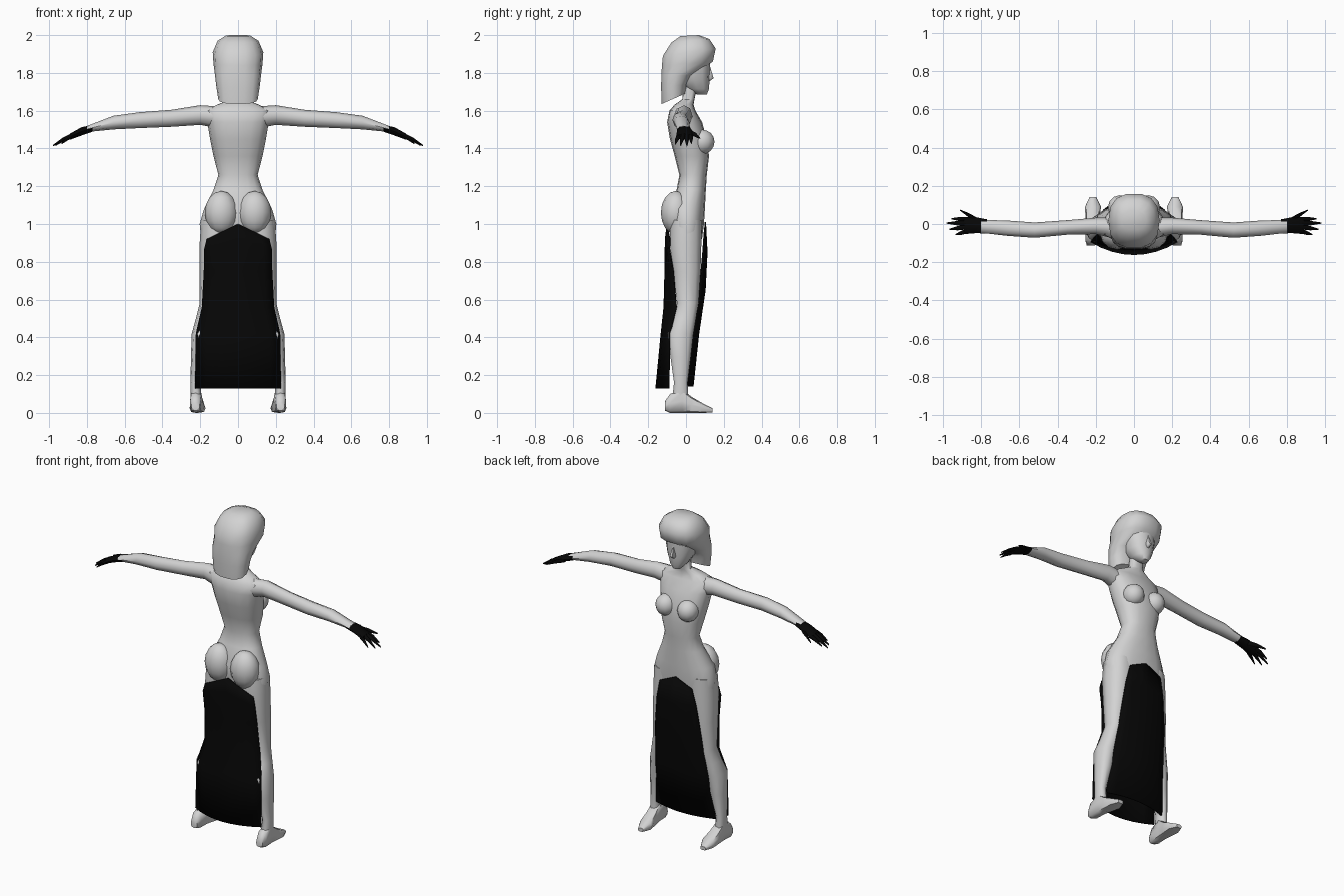
import bpy, bmesh, math
from mathutils import Vector

if "Cube" in bpy.data.objects:
    bpy.data.objects.remove(bpy.data.objects["Cube"])


def material(name, c):
    m = bpy.data.materials.new(name)
    m.diffuse_color = (c, c, c, 1)
    m.use_nodes = True
    m.node_tree.nodes["Principled BSDF"].inputs["Base Color"].default_value = m.diffuse_color
    return m


GREY = material("light_grey", 0.65)
BLACK = material("black", 0.002)


def finish(name, bm, mat, mirror=False, angle=60):
    bmesh.ops.recalc_face_normals(bm, faces=bm.faces)
    me = bpy.data.meshes.new(name)
    bm.to_mesh(me)
    bm.free()
    me.materials.append(mat)
    me.shade_smooth()
    me.set_sharp_from_angle(angle=math.radians(angle))
    ob = bpy.data.objects.new(name, me)
    bpy.context.collection.objects.link(ob)
    if mirror:
        ob.modifiers.new("mirror", 'MIRROR')
    return ob


def add_loft(bm, rings):
    vs = [[bm.verts.new(p) for p in r] for r in rings]
    n = len(vs[0])
    for a, b in zip(vs, vs[1:]):
        for i in range(n):
            j = (i + 1) % n
            bm.faces.new((a[i], a[j], b[j], b[i]))
    bm.faces.new(vs[0])
    bm.faces.new(vs[-1])


def loft(name, rings, mat, mirror=False, angle=60):
    bm = bmesh.new()
    add_loft(bm, rings)
    return finish(name, bm, mat, mirror, angle)


def circle(n, p=1.0):
    # unit circle, squarer when p < 1
    for i in range(n):
        a = 2 * math.pi * i / n
        c, s = math.cos(a), math.sin(a)
        yield math.copysign(abs(c) ** p, c), math.copysign(abs(s) ** p, s)


def flat_ring(cx, rx, yb, yf, zb, zf=None, n=12, p=0.85):
    # ring around the z axis, optionally tilted from back to front
    zf = zb if zf is None else zf
    return [Vector((cx + rx * c, (yb + yf) / 2 + (yf - yb) / 2 * s,
                    (zb + zf) / 2 + (zf - zb) / 2 * s)) for c, s in circle(n, p)]


def arm_ring(x, y, z, ry, rz, n=8):
    return [Vector((x, y + ry * c, z + rz * s)) for c, s in circle(n)]


def foot_ring(y, cx, rx, z0, z1, n=8):
    return [Vector((cx + rx * c, y, (z0 + z1) / 2 + (z1 - z0) / 2 * s))
            for c, s in circle(n, 0.6)]


def blob(name, centre, radii, mat, seg=12, rings=8):
    bm = bmesh.new()
    bmesh.ops.create_uvsphere(bm, u_segments=seg, v_segments=rings, radius=1)
    for v in bm.verts:
        v.co = Vector([c + r * k for c, r, k in zip(centre, radii, v.co)])
    return finish(name, bm, mat, True, 80)


# torso and neck: z, half width, back y, front y
torso = [(0.92, .195, -.075, .085), (1.00, .203, -.085, .095), (1.08, .18, -.095, .10),
         (1.18, .13, -.05, .105), (1.26, .104, -.035, .11), (1.36, .13, -.06, .122),
         (1.45, .148, -.085, .11), (1.54, .163, -.10, .085), (1.60, .175, -.088, .05),
         (1.632, .11, -.06, .04), (1.66, .042, -.02, .045), (1.74, .04, -.01, .06)]
loft("torso", [flat_ring(0, rx, b, f, z, n=16) for z, rx, b, f in torso], GREY)
blob("breast", (.075, .085, 1.435), (.062, .066, .065), GREY)
blob("buttock", (.088, -.055, 1.06), (.088, .078, .115), GREY)

# legs: z, centre x, half width, back y, front y
legs = [(1.02, .105, .09, -.085, .085), (.90, .105, .098, -.09, .085),
        (.75, .122, .082, -.072, .08), (.58, .145, .058, -.05, .068),
        (.50, .165, .058, -.07, .055), (.42, .187, .058, -.10, .042),
        (.30, .205, .044, -.085, .028), (.16, .225, .027, -.065, .01),
        (.07, .222, .028, -.075, .015)]
loft("leg", [flat_ring(c, rx, b, f, z, n=10) for z, c, rx, b, f in legs], GREY, True)

# feet: y, centre x, half width, bottom, top
feet = [(-.112, .225, .022, .012, .06), (-.085, .225, .03, 0, .10), (-.02, .222, .032, 0, .125),
        (.03, .218, .036, 0, .085), (.09, .214, .042, 0, .05), (.14, .215, .018, .002, .025)]
loft("foot", [foot_ring(*f) for f in feet], GREY, True)

# arms: x, y, z, half depth, half height
arms = [(.11, -.02, 1.565, .055, .058), (.20, -.01, 1.577, .043, .052),
        (.35, -.018, 1.56, .038, .045), (.52, -.032, 1.55, .04, .042),
        (.66, -.022, 1.537, .04, .036), (.80, -.012, 1.503, .034, .016)]
loft("arm", [arm_ring(*a) for a in arms], GREY, True)

# hands with fingers and thumb
bm = bmesh.new()
add_loft(bm, [arm_ring(*h) for h in [(.77, -.012, 1.507, .037, .018),
         (.83, -.006, 1.49, .042, .022), (.89, -.008, 1.462, .045, .016)]])
fingers = [((.87, .024), (.955, .028, 1.428)), ((.88, .004), (.98, .005, 1.415)),
           ((.88, -.016), (.965, -.028, 1.417)), ((.87, -.036), (.935, -.056, 1.425)),
           ((.82, .02), (.91, .073, 1.455))]
for (bx, by), (tx, ty, tz) in fingers:
    bz = 1.47 if bx > .85 else 1.485
    add_loft(bm, [arm_ring(bx, by, bz, .013, .014, 6),
                  arm_ring((bx + tx) / 2, (by + ty) / 2, (bz + tz) / 2 + .004, .011, .011, 6),
                  arm_ring(tx, ty, tz, .003, .004, 6)])
finish("hand", bm, BLACK, True)

# head: z, half width, back y, front y
head = [(1.685, .025, .06, .11), (1.715, .05, .0, .122), (1.76, .074, -.04, .124),
        (1.82, .088, -.06, .128), (1.90, .09, -.06, .128)]
loft("head", [flat_ring(0, rx, b, f, z) for z, rx, b, f in head], GREY)
loft("nose", [flat_ring(0, .005, .11, .13, 1.83, n=6), flat_ring(0, .016, .10, .149, 1.772, n=6),
              flat_ring(0, .008, .10, .125, 1.755, n=6)], GREY)

# bobbed hair: half width, back y, front y, back z, front z
hair = [(.105, -.13, -.005, 1.635, 1.69), (.115, -.133, .005, 1.72, 1.74),
        (.122, -.132, .035, 1.79, 1.785), (.13, -.13, .145, 1.84, 1.86),
        (.134, -.125, .16, 1.89, 1.93), (.108, -.08, .125, 1.96, 1.98),
        (.065, -.03, .07, 1.995, 2.0)]
loft("hair", [flat_ring(0, *h, n=14, p=.8) for h in hair], GREY, angle=50)


def skirt_panel(name, rows):
    # curved cloth panel: edge z, centre z, half width, edge y, centre y
    bm = bmesh.new()
    us = [i / 4 for i in range(-4, 5)]
    grid = [[bm.verts.new((w * u, ym + (ye - ym) * u * u, zm + (ze - zm) * abs(u)))
             for u in us] for ze, zm, w, ye, ym in rows]
    for a, b in zip(grid, grid[1:]):
        for i in range(len(us) - 1):
            bm.faces.new((a[i], a[i + 1], b[i + 1], b[i]))
    ob = finish(name, bm, BLACK)
    s = ob.modifiers.new("thickness", 'SOLIDIFY')
    s.thickness = .008
    s.offset = 0


skirt_panel("back_skirt", [(.92, 1.0, .165, -.085, -.098), (.87, .92, .178, -.088, -.108),
                           (.75, .75, .18, -.068, -.11), (.56, .56, .19, -.052, -.115),
                           (.42, .42, .222, -.085, -.13), (.13, .13, .226, -.092, -.158)])
skirt_panel("front_skirt", [(.96, 1.01, .11, .098, .102), (.85, .85, .135, .09, .11),
                            (.65, .65, .16, .072, .10), (.42, .42, .18, .036, .066),
                            (.14, .14, .205, -.002, .036)])
